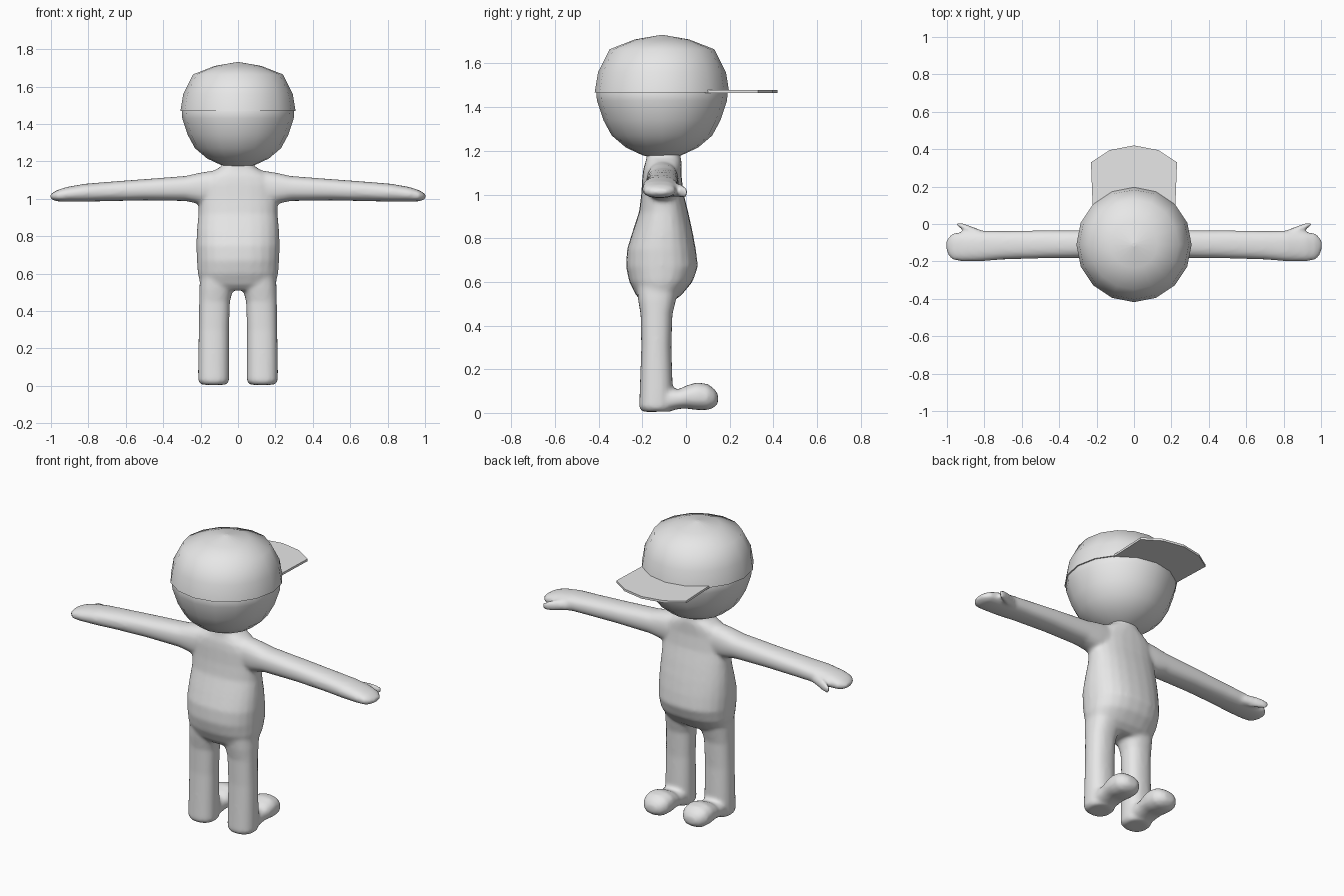
import bpy
import bmesh
from math import cos, sin, pi, copysign
from mathutils import Vector

default = bpy.data.objects.get("Cube")
if default:
    bpy.data.objects.remove(default, do_unlink=True)

GREY = (0.8, 0.8, 0.8, 1.0)
material = bpy.data.materials.new("plain grey")
material.diffuse_color = GREY
material.use_nodes = True
material.node_tree.nodes["Principled BSDF"].inputs["Base Color"].default_value = GREY

MID_Y = -0.11  # depth of the head and arm centre line


def bulge(value, power):
    """Superellipse rounding: powers under one give squarer sections."""
    return copysign(abs(value) ** power, value)


def loft(bm, axis, rings, sides=24, power=0.85, mirror=1):
    """Closed tube through rings of (position, centre a, centre b, radius a, radius b)."""
    loops = []
    for position, ca, cb, ra, rb in rings:
        loop = []
        for i in range(sides):
            angle = 2 * pi * i / sides
            a = ca + ra * bulge(cos(angle), power)
            b = cb + rb * bulge(sin(angle), power)
            point = {"x": (position, a, b), "y": (a, position, b), "z": (a, b, position)}[axis]
            loop.append(bm.verts.new((point[0] * mirror, point[1], point[2])))
        loops.append(loop)
    for low, high in zip(loops, loops[1:]):
        for i in range(sides):
            j = (i + 1) % sides
            bm.faces.new((low[i], low[j], high[j], high[i])).smooth = True
    bm.faces.new(loops[0])
    bm.faces.new(loops[-1])


def finish(bm, name):
    bmesh.ops.recalc_face_normals(bm, faces=bm.faces)
    mesh = bpy.data.meshes.new(name)
    bm.to_mesh(mesh)
    bm.free()
    mesh.materials.append(material)
    obj = bpy.data.objects.new(name, mesh)
    bpy.context.collection.objects.link(obj)
    return obj


def spans(rows):
    """Turn (position, a min, a max, b min, b max) into loft rings."""
    return [(p, (a0 + a1) / 2, (b0 + b1) / 2, (a1 - a0) / 2, (b1 - b0) / 2)
            for p, a0, a1, b0, b1 in rows]


# Body: overlapping lofts fused into one soft skin
body = bmesh.new()

# Torso with round belly and seat, narrowing to the neck: (height, half width, back, front)
torso = [(0.51, 0.17, -0.20, -0.06), (0.54, 0.2, -0.23, -0.02), (0.6, 0.215, -0.26, 0.03),
         (0.67, 0.22, -0.275, 0.055), (0.75, 0.223, -0.27, 0.045), (0.83, 0.22, -0.245, 0.03),
         (0.92, 0.212, -0.215, 0.01), (1.0, 0.21, -0.205, -0.01), (1.08, 0.21, -0.2, -0.02),
         (1.12, 0.18, -0.195, -0.02), (1.15, 0.13, -0.185, -0.02), (1.175, 0.085, -0.18, -0.025),
         (1.22, 0.08, -0.18, -0.03)]
loft(body, "z", spans([(z, -w, w, back, front) for z, w, back, front in torso]))

# Legs: (height, inner x, outer x, back, front)
leg = spans([(0.005, 0.065, 0.195, -0.2, -0.07), (0.025, 0.047, 0.213, -0.215, -0.06),
             (0.1, 0.047, 0.213, -0.212, -0.06), (0.3, 0.048, 0.21, -0.205, -0.067),
             (0.45, 0.043, 0.208, -0.208, -0.062), (0.52, 0.025, 0.207, -0.22, -0.045),
             (0.62, 0.01, 0.2, -0.23, -0.02)])

# Shoes: (depth, inner x, outer x, bottom, top)
shoe = spans([(-0.15, 0.06, 0.2, 0.005, 0.11), (-0.06, 0.055, 0.205, 0.012, 0.11),
              (-0.03, 0.055, 0.205, 0.018, 0.11), (0.0, 0.05, 0.21, 0.02, 0.125),
              (0.05, 0.045, 0.215, 0.013, 0.14), (0.1, 0.05, 0.21, 0.013, 0.132),
              (0.13, 0.07, 0.19, 0.025, 0.11), (0.147, 0.1, 0.16, 0.045, 0.085)])

# Arms and mitten hands: (reach, back, front, bottom, top)
arm = spans([(0.1, -0.18, -0.035, 0.96, 1.155), (0.2, -0.182, -0.033, 0.97, 1.14),
             (0.28, -0.182, -0.033, 0.988, 1.122), (0.5, -0.184, -0.034, 0.991, 1.105),
             (0.7, -0.19, -0.037, 0.987, 1.09), (0.82, -0.2, -0.036, 0.984, 1.08),
             (0.92, -0.2, -0.042, 0.984, 1.062), (0.97, -0.192, -0.05, 0.986, 1.045),
             (0.995, -0.165, -0.072, 0.995, 1.03), (1.005, -0.13, -0.09, 1.005, 1.02)])

# Thumbs
thumb = spans([(0.78, -0.09, -0.045, 1.0, 1.055), (0.85, -0.075, -0.02, 0.99, 1.052),
               (0.9, -0.04, -0.001, 0.985, 1.045), (0.935, -0.018, 0.008, 0.987, 1.035),
               (0.948, -0.008, 0.007, 0.995, 1.025)])

for side in (1, -1):
    loft(body, "z", leg, mirror=side)
    loft(body, "y", shoe, mirror=side)
    loft(body, "x", arm, mirror=side)
    loft(body, "x", thumb, mirror=side, power=1)

body_obj = finish(body, "body")
remesh = body_obj.modifiers.new("fuse", "REMESH")
remesh.mode = "VOXEL"
remesh.voxel_size = 0.011
remesh.use_smooth_shade = True
soften = body_obj.modifiers.new("soften", "SMOOTH")
soften.factor = 0.5
soften.iterations = 6


def dome(name, profile):
    """Round shell from (height, radius) points about the head axis."""
    bm = bmesh.new()
    loft(bm, "z", [(z, 0, MID_Y, r, r) for z, r in profile], sides=16, power=1)
    return finish(bm, name)


# Head, its crown hidden in the cap
dome("head", [(1.165, 0.03), (1.18, 0.09), (1.215, 0.165), (1.27, 0.23), (1.34, 0.268),
              (1.43, 0.298), (1.475, 0.301), (1.5, 0.29)])

# Cap crown
dome("cap_crown", [(1.468, 0.308), (1.56, 0.293), (1.665, 0.24), (1.71, 0.125), (1.73, 0.01)])

# Flat cap brim, running into the crown
brim = bmesh.new()
half = [(0.222, 0.0), (0.222, 0.12), (0.23, 0.33), (0.13, 0.395)]
outline = half + [(0, 0.42)] + [(-x, y) for x, y in reversed(half)]
sheet = brim.faces.new([brim.verts.new((x, y, 1.465)) for x, y in outline])
raised = bmesh.ops.extrude_face_region(brim, geom=[sheet])["geom"]
bmesh.ops.translate(brim, vec=Vector((0, 0, 0.013)),
                    verts=[v for v in raised if isinstance(v, bmesh.types.BMVert)])
finish(brim, "cap_brim")
